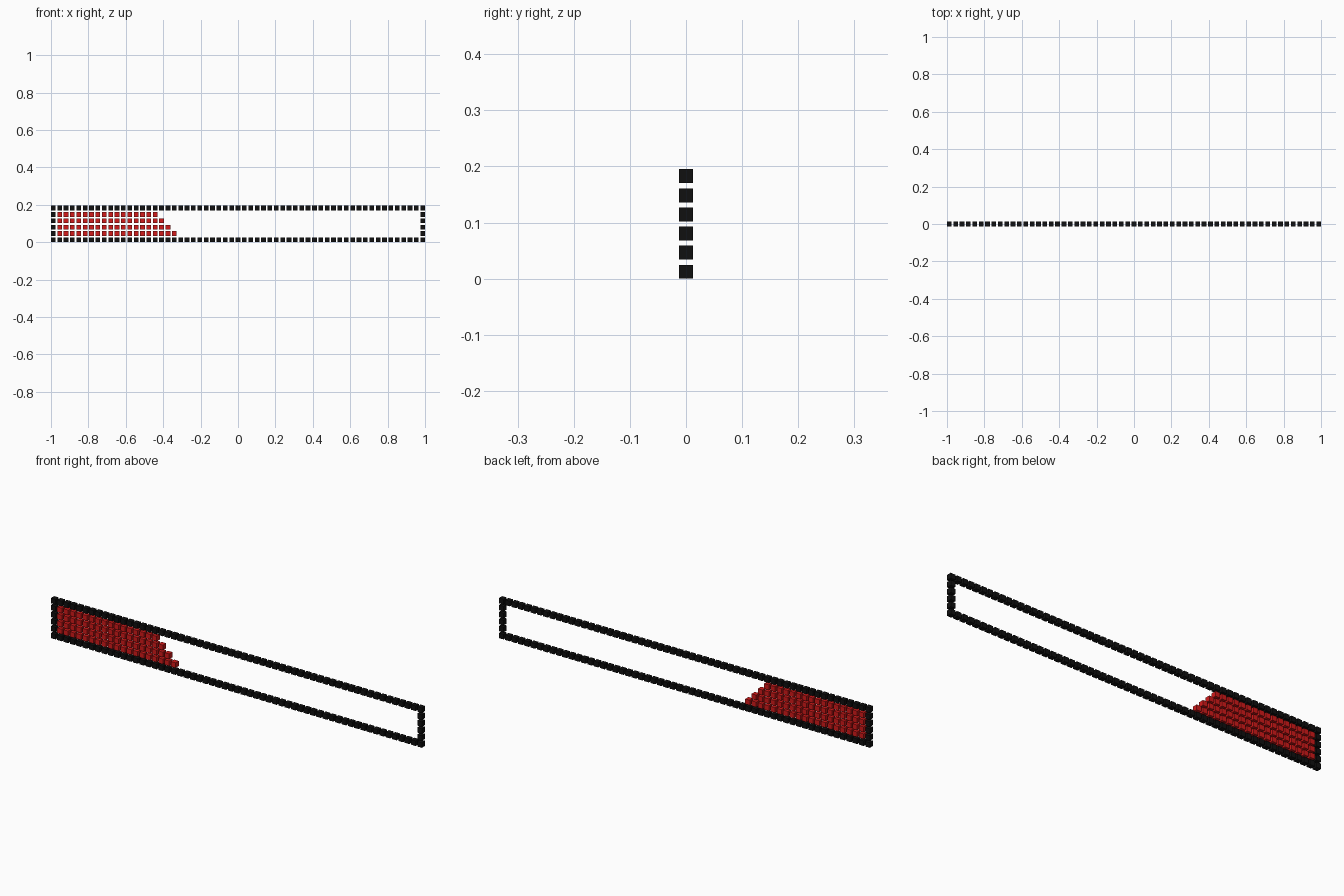
import bpy
import bmesh
from mathutils import Matrix

if "Cube" in bpy.data.objects:
    bpy.data.objects.remove(bpy.data.objects["Cube"])

COLS, ROWS = 59, 6
RATIO = 0.73                        # cube size relative to pitch
PITCH = 2 / (COLS - 1 + RATIO)
SIZE = PITCH * RATIO


def material(name, color):
    mat = bpy.data.materials.new(name)
    mat.diffuse_color = color
    mat.use_nodes = True
    mat.node_tree.nodes["Principled BSDF"].inputs["Base Color"].default_value = mat.diffuse_color
    return mat


def cube_group(name, cells, mat):
    """One object holding a small cube at every (column, row) cell."""
    bm = bmesh.new()
    for col, row in cells:
        x = (col - (COLS - 1) / 2) * PITCH
        z = SIZE / 2 + row * PITCH
        bmesh.ops.create_cube(bm, size=SIZE, matrix=Matrix.Translation((x, 0, z)))
    mesh = bpy.data.meshes.new(name)
    bm.to_mesh(mesh)
    bm.free()
    mesh.materials.append(mat)
    bpy.context.collection.objects.link(bpy.data.objects.new(name, mesh))


black = material("black", (0.005, 0.005, 0.005, 1))
red = material("red", (0.65, 0.01, 0.01, 1))

# Bar outline: top and bottom rails, then the two end posts
for name, row in (("bottom_rail", 0), ("top_rail", ROWS - 1)):
    cube_group(name, [(c, row) for c in range(COLS)], black)
for name, col in (("left_end", 0), ("right_end", COLS - 1)):
    cube_group(name, [(col, r) for r in range(1, ROWS - 1)], black)

# Red fill: each row is one cube shorter than the row below
for row in range(1, ROWS - 1):
    cube_group(f"fill_row_{row}", [(c, row) for c in range(1, 21 - row)], red)
